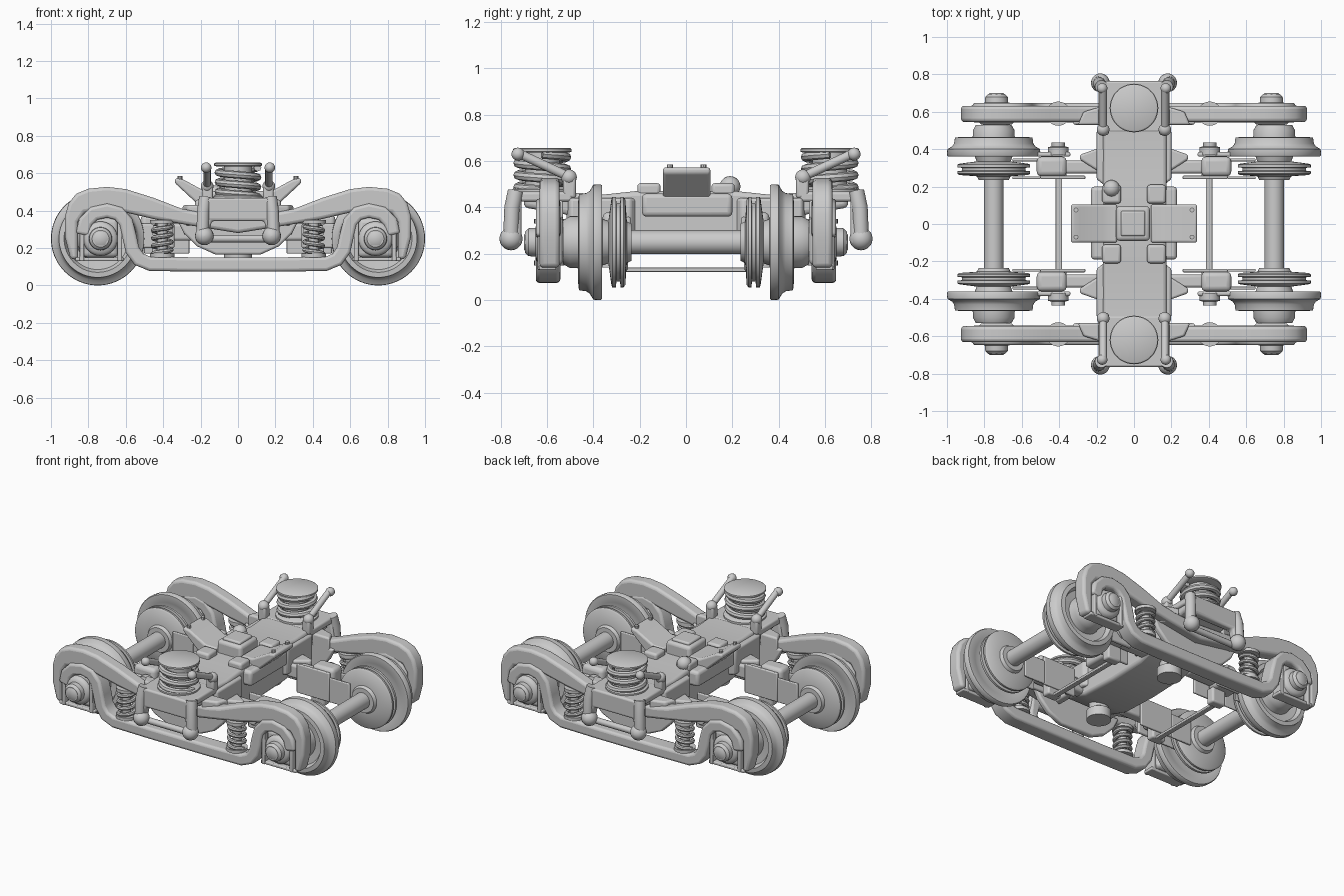
import bpy, bmesh, math
from mathutils import Vector

def finish(name, bm, mirror="", bevel=0.0):
    bmesh.ops.recalc_face_normals(bm, faces=bm.faces)
    me = bpy.data.meshes.new(name)
    bm.to_mesh(me)
    bm.free()
    ob = bpy.data.objects.new(name, me)
    bpy.context.collection.objects.link(ob)
    if bevel:
        b = ob.modifiers.new("bevel", "BEVEL")
        b.width, b.segments, b.limit_method = bevel, 3, "ANGLE"
        b.angle_limit = math.radians(40)
    if mirror:
        m = ob.modifiers.new("mirror", "MIRROR")
        m.use_axis = ("x" in mirror, "y" in mirror, False)
        m.use_mirror_merge = False
    bpy.context.view_layer.objects.active = ob
    bpy.ops.object.select_all(action="DESELECT")
    ob.select_set(True)
    bpy.ops.object.shade_smooth_by_angle(angle=math.radians(40))
    return ob

def skin(name, rings, mirror="", closed=False, bevel=0.0):
    bm = bmesh.new()
    vs = [[bm.verts.new(p) for p in r] for r in rings]
    n = len(vs[0])
    for i in range(len(vs) if closed else len(vs) - 1):
        a, b = vs[i], vs[(i + 1) % len(vs)]
        for j in range(n):
            bm.faces.new((a[j], a[(j + 1) % n], b[(j + 1) % n], b[j]))
    if not closed:
        bm.faces.new(vs[0])
        bm.faces.new(vs[-1])
    return finish(name, bm, mirror, bevel)

def prism(name, poly, axis, c0, c1, mirror="", bevel=0.012):
    put = {"x": lambda a, b, c: (c, a, b), "y": lambda a, b, c: (a, c, b),
           "z": lambda a, b, c: (a, b, c)}[axis]
    return skin(name, [[put(a, b, c) for a, b in poly] for c in (c0, c1)], mirror, False, bevel)

def box(name, x0, x1, y0, y1, z0, z1, mirror="", bevel=0.01):
    return prism(name, [(x0, y0), (x1, y0), (x1, y1), (x0, y1)], "z", z0, z1, mirror, bevel)

def lathe(name, prof, centre, axis, mirror="", n=48):
    cx, cy, cz = centre
    rings = []
    for r, h in prof:
        ring = []
        for k in range(n):
            u, v = r * math.cos(2 * math.pi * k / n), r * math.sin(2 * math.pi * k / n)
            ring.append((cx + u, cy + h, cz + v) if axis == "y" else (cx + u, cy + v, cz + h))
        rings.append(ring)
    return skin(name, rings, mirror)

def tube(name, pts, r, mirror="", n=10):
    pts = [Vector(p) for p in pts]
    rings = []
    for i, p in enumerate(pts):
        t = (pts[min(i + 1, len(pts) - 1)] - pts[max(i - 1, 0)]).normalized()
        u = t.cross(Vector((0, 0, 1)) if abs(t.z) < 0.95 else Vector((1, 0, 0))).normalized()
        v = t.cross(u)
        rings.append([p + r * (u * math.cos(2 * math.pi * k / n) + v * math.sin(2 * math.pi * k / n)) for k in range(n)])
    return skin(name, rings, mirror)

def coil(name, c, R, r, z0, z1, turns, mirror):
    N = turns * 20
    return tube(name, [(c[0] + R * math.cos(2 * math.pi * i / 20), c[1] + R * math.sin(2 * math.pi * i / 20),
                        z0 + (z1 - z0) * i / N) for i in range(N + 1)], r, mirror, 8)

def ball(name, c, r, mirror):
    prof = [(max(r * math.sin(math.pi * i / 10), 0.002), -r * math.cos(math.pi * i / 10)) for i in range(11)]
    return lathe(name, prof, c, "y", mirror, 20)

def both(half):
    return half + [(-x, z) for x, z in reversed(half) if abs(x) > 1e-6]

# wheelsets
AX, AZ = 0.75, 0.25
lathe("axle", [(0.052, -0.56), (0.052, 0.56)], (AX, 0, AZ), "y", "x", 32)
lathe("wheel", [(0.09, 0.33), (0.1, 0.36), (0.17, 0.375), (0.195, 0.362), (0.245, 0.362), (0.25, 0.37), (0.248, 0.40),
                (0.222, 0.415), (0.212, 0.43), (0.207, 0.462), (0.18, 0.465), (0.165, 0.435), (0.12, 0.43),
                (0.112, 0.47), (0.112, 0.50), (0.095, 0.53)], (AX, 0, AZ), "y", "xy", 64)
lathe("brake_disc", [(0.08, 0.235), (0.09, 0.255), (0.185, 0.262), (0.195, 0.27), (0.195, 0.282), (0.17, 0.285), (0.17, 0.30),
                     (0.195, 0.303), (0.195, 0.318), (0.185, 0.322), (0.09, 0.335)], (AX, 0, AZ), "y", "xy", 48)

# axle boxes with end caps
box("axle_box", 0.64, 0.83, 0.53, 0.62, 0.15, 0.36, "xy", 0.025)
lathe("axle_box_cover", [(0.092, 0.60), (0.092, 0.63), (0.08, 0.645), (0.062, 0.65), (0.06, 0.68), (0.045, 0.695)],
      (0.735, 0, AZ), "y", "xy", 32)
lathe("axle_box_nut", [(0.05, 0.69), (0.035, 0.70)], (0.735, 0, AZ), "y", "xy", 6)
box("axle_box_keeper", 0.61, 0.87, 0.56, 0.635, 0.13, 0.15, "xy", 0.006)
for i, x in enumerate((0.632, 0.835)):
    box("horn_guide_%d" % i, x - 0.012, x + 0.012, 0.56, 0.64, 0.13, 0.36, "xy", 0.005)

# side frames: arched top beam
beam = both([(0.855, 0.14), (0.895, 0.14), (0.925, 0.26), (0.925, 0.37), (0.905, 0.44), (0.865, 0.49), (0.80, 0.517),
             (0.70, 0.527), (0.60, 0.515), (0.45, 0.468), (0.30, 0.41), (0.20, 0.39), (0, 0.38)])
under = both([(0.855, 0.34), (0.82, 0.39), (0.70, 0.41), (0.60, 0.39), (0.45, 0.355), (0.25, 0.32), (0, 0.28)])
bm_poly = beam + list(reversed(under))
prism("side_frame_top", bm_poly, "y", 0.545, 0.632, "y", 0.018)

# side frames: lower loop that hooks over the axle boxes
path = both([(0.83, 0.27), (0.815, 0.34), (0.77, 0.385), (0.70, 0.40), (0.64, 0.385), (0.60, 0.34), (0.58, 0.26),
             (0.565, 0.19), (0.53, 0.14), (0.47, 0.115), (0.2, 0.112)])
rings = []
for i, p in enumerate(path):
    a, b = Vector(path[max(i - 1, 0)]), Vector(path[min(i + 1, len(path) - 1)])
    t = (b - a).normalized()
    nx, nz = -t.y * 0.038, t.x * 0.038
    rings.append([(p[0] + s * nx, y, p[1] + s * nz) for s, y in ((1, 0.542), (1, 0.648), (-1, 0.648), (-1, 0.542))])
skin("side_frame_loop", rings, "y", False, 0.016)
prism("side_frame_web", both([(0.33, 0.36), (0.29, 0.28), (0.22, 0.21), (0.12, 0.165)]), "y", 0.53, 0.57, "y")
prism("frame_gusset", [(0.17, 0.53), (0.30, 0.53), (0.27, 0.60), (0.17, 0.63)], "z", 0.32, 0.43, "xy")

# primary coil springs
for i, dx in enumerate((0.405,)):
    coil("primary_spring", (dx, 0.59), 0.048, 0.013, 0.17, 0.335, 4, "xy")
    lathe("primary_spring_core", [(0.028, 0.14), (0.028, 0.36)], (dx, 0.59, 0), "z", "xy", 16)
    for z in (0.15, 0.33):
        lathe("primary_spring_seat", [(0.065, z), (0.065, z + 0.02)], (dx, 0.59, 0), "z", "xy", 24)

# transverse bolster
prism("bolster", both([(0.70, 0.40), (0.70, 0.465), (0.5, 0.465), (0.36, 0.455), (0.22, 0.47), (0, 0.47)])
      + list(reversed(both([(0.52, 0.37), (0.42, 0.27), (0.26, 0.22), (0, 0.21)]))), "x", -0.165, 0.175, "", 0.02)
prism("bolster_flank", [(0.15, 0.20), (0.20, 0.24), (0.20, 0.50), (0.15, 0.52)], "z", 0.27, 0.44, "xy")
prism("bolster_arm", [(0.15, 0.26), (0.22, 0.30), (0.29, 0.345), (0.29, 0.37), (0.15, 0.42)], "z", 0.27, 0.35, "xy")
lathe("bolster_stop", [(0.075, 0.14), (0.075, 0.20), (0.06, 0.21), (0.06, 0.3)], (0, 0.33, 0), "z", "y", 24)

# centre pivot block with raised wings
prism("centre_wing", [(0.09, 0.42), (0.20, 0.42), (0.34, 0.55), (0.335, 0.575), (0.29, 0.565), (0.17, 0.50), (0.09, 0.50)],
      "y", -0.1, 0.105, "x", 0.012)
box("centre_block", -0.095, 0.085, -0.09, 0.095, 0.28, 0.55, "", 0.02)
box("centre_cap", -0.07, 0.06, -0.065, 0.07, 0.54, 0.565, "", 0.01)
box("centre_crossbar", -0.23, 0.23, -0.19, 0.20, 0.36, 0.46, "", 0.02)
box("bolster_pad", 0.07, 0.17, 0.11, 0.21, 0.45, 0.505, "xy", 0.015)
ball("bolster_boss", (-0.12, 0.19, 0.49), 0.045, "")
for i, (x, y) in enumerate(((0.31, 0.075), (0.31, -0.07))):
    lathe("wing_bolt_%d" % i, [(0.013, 0.55), (0.013, 0.585)], (x, y, 0), "z", "x", 8)

# secondary springs on the bolster ends
coil("secondary_spring", (0, 0.62), 0.105, 0.02, 0.475, 0.63, 3, "y")
lathe("secondary_spring_core", [(0.075, 0.45), (0.075, 0.64)], (0, 0.62, 0), "z", "y", 32)
lathe("secondary_spring_cap", [(0.115, 0.636), (0.127, 0.641), (0.127, 0.652), (0.118, 0.657)], (0, 0.62, 0), "z", "y")
lathe("secondary_spring_seat", [(0.13, 0.45), (0.13, 0.478), (0.12, 0.485)], (0, 0.62, 0), "z", "y")

# outer spring brackets, with splayed legs and a cross tube
box("bracket_deck", -0.19, 0.19, 0.49, 0.765, 0.425, 0.468, "y", 0.012)
prism("bracket_front", both([(0.215, 0.24), (0.19, 0.46)]) + list(reversed(both([(0.165, 0.24), (0.14, 0.345)]))),
      "y", 0.71, 0.765, "y", 0.015)
tube("bracket_leg", [(0.175, 0.735, 0.47), (0.185, 0.75, 0.40), (0.19, 0.755, 0.27)], 0.034, "xy", 14)
ball("bracket_knuckle", (0.18, 0.755, 0.265), 0.05, "xy")
tube("bracket_tube", [(-0.18, 0.735, 0.25), (0.18, 0.735, 0.25)], 0.02, "y", 12)

# inclined damper links beside each spring
tube("damper_link", [(0.165, 0.73, 0.637), (0.165, 0.50, 0.53)], 0.02, "xy", 14)
ball("damper_top", (0.17, 0.725, 0.63), 0.028, "xy")
ball("damper_foot", (0.165, 0.505, 0.53), 0.034, "xy")
box("damper_post", 0.135, 0.19, 0.475, 0.53, 0.44, 0.53, "xy", 0.012)

# brake units between bolster and wheels
box("brake_body", 0.36, 0.52, 0.255, 0.36, 0.22, 0.38, "xy", 0.025)
box("brake_carrier", 0.26, 0.50, 0.24, 0.258, 0.17, 0.36, "xy", 0.006)
box("brake_mount", 0.16, 0.37, 0.27, 0.34, 0.24, 0.33, "xy", 0.015)
box("brake_side_plate", 0.34, 0.54, 0.36, 0.385, 0.20, 0.33, "xy", 0.01)
lathe("brake_cylinder", [(0.055, 0.37), (0.055, 0.41), (0.035, 0.415), (0.035, 0.435)], (0.405, 0, 0.29), "y", "xy", 24)
for i, y in enumerate((0.24, 0.335)):
    box("brake_pad_%d" % i, 0.50, 0.65, y, y + 0.015, 0.17, 0.33, "xy", 0.005)
box("brake_hanger", 0.36, 0.46, 0.25, 0.31, 0.125, 0.23, "xy", 0.012)
box("tie_bar", 0.385, 0.42, -0.26, 0.26, 0.122, 0.14, "x", 0.004)
